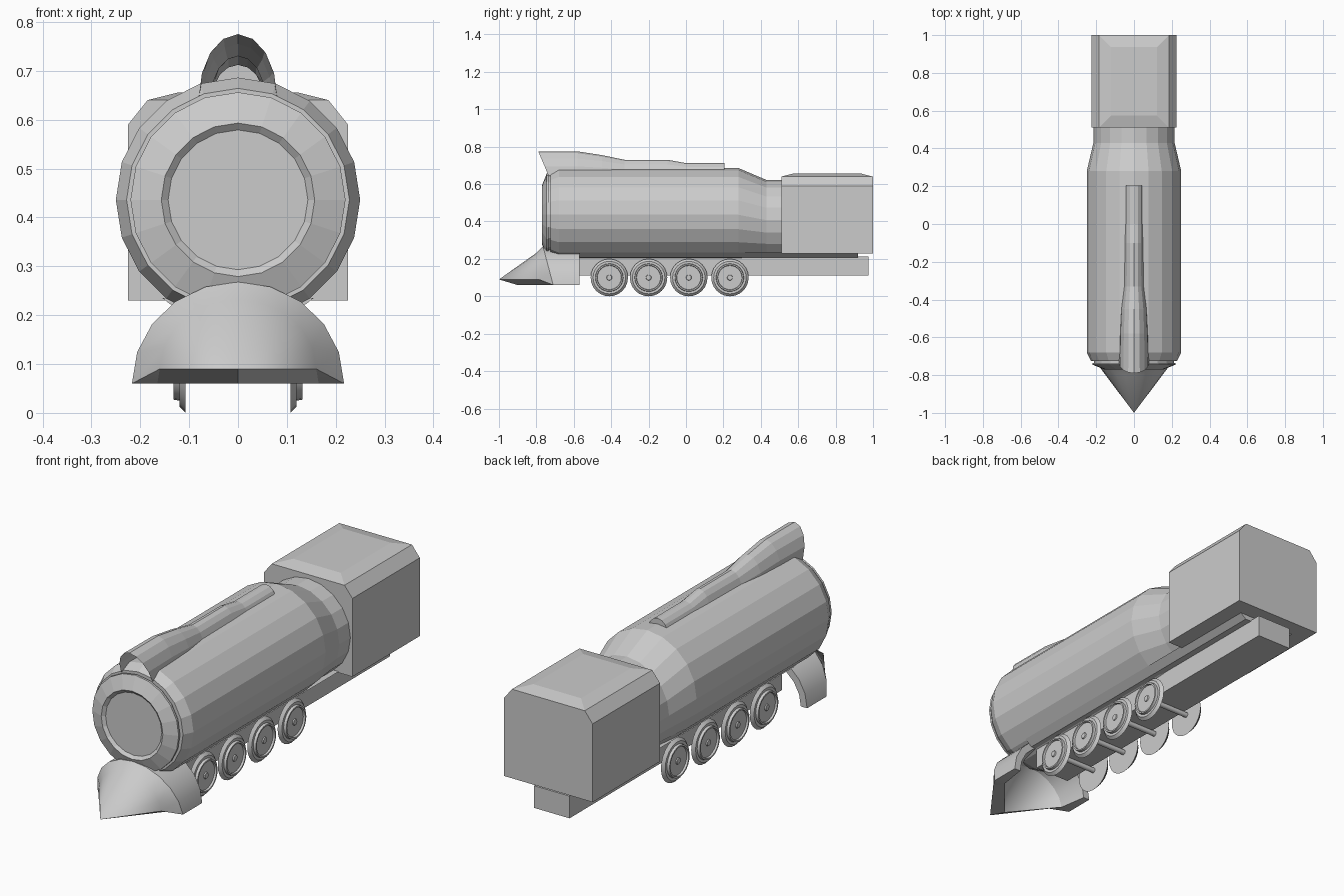
import bpy, bmesh
from math import sin, cos, pi, radians

if "Cube" in bpy.data.objects:
    bpy.data.objects.remove(bpy.data.objects["Cube"])


def make(name, verts, faces, smooth=None):
    mesh = bpy.data.meshes.new(name)
    mesh.from_pydata(verts, [], faces)
    bm = bmesh.new()
    bm.from_mesh(mesh)
    bmesh.ops.remove_doubles(bm, verts=bm.verts, dist=1e-5)
    bmesh.ops.recalc_face_normals(bm, faces=bm.faces)
    bm.to_mesh(mesh)
    bm.free()
    ob = bpy.data.objects.new(name, mesh)
    bpy.context.collection.objects.link(ob)
    if smooth:
        bpy.ops.object.select_all(action='DESELECT')
        bpy.context.view_layer.objects.active = ob
        ob.select_set(True)
        bpy.ops.object.shade_smooth_by_angle(angle=radians(smooth))
    return ob


def loft(rings, closed=True, caps=(True, True), extra=()):
    """Bridge equal-length point rings; returns verts and faces."""
    n = len(rings[0])
    verts = [p for r in rings for p in r]
    faces = []
    for k in range(len(rings) - 1):
        for i in range(n if closed else n - 1):
            j = (i + 1) % n
            faces.append((k*n + i, k*n + j, (k+1)*n + j, (k+1)*n + i))
    if caps[0]:
        faces.append(tuple(range(n)))
    if caps[1]:
        faces.append(tuple(range((len(rings)-1)*n, len(rings)*n)))
    return verts, faces + list(extra)


def circle_y(y, r, cz, n=20):
    return [(r*cos(2*pi*i/n), y, cz + r*sin(2*pi*i/n)) for i in range(n)]


def circle_x(x, r, cy, cz, n=24):
    return [(x, cy + r*cos(2*pi*i/n), cz + r*sin(2*pi*i/n)) for i in range(n)]


def arch(w, base, top, y_side, y_top, n=10):
    """Half-ellipse arch whose y shifts from its feet to its crown."""
    return [(w*cos(pi*i/n), y_side + (y_top - y_side)*sin(pi*i/n),
             base + (top - base)*sin(pi*i/n)) for i in range(n + 1)]


def prism_y(name, section, y0, y1):
    rings = [[(x, y, z) for x, z in section] for y in (y0, y1)]
    return make(name, *loft(rings))


# Boiler with smokebox door at the front and tapered neck at the back
C = .436
profile = [(-.758, .143, C), (-.77, .157, C), (-.745, .22, C), (-.735, .22, C),
           (-.735, .212, C), (-.725, .212, C), (-.725, .228, C), (-.68, .25, C),
           (.28, .25, C), (.43, .215, .407), (.52, .215, .407)]
make("boiler", *loft([circle_y(*p) for p in profile]))

# Streamlined smoke cowl, open at the front
cowl = [(.08, .645, .775, -.735, -.79), (.076, .645, .775, -.58, -.58),
        (.07, .645, .755, -.45, -.45), (.055, .645, .73, -.33, -.33),
        (.052, .645, .73, -.10, -.10), (.052, .645, .712, .0, .0),
        (.052, .645, .712, .205, .205)]
make("smoke_cowl", *loft([arch(*s, n=8) for s in cowl], False, (False, True)))

# Pointed plough: outer shell, back rim, hollow inside
shell = [(0, .09, .09, -1, -1), (.16, .09, .232, -.787, -.80),
         (.217, .06, .268, -.71, -.765), (.217, .06, .268, -.57, -.57),
         (.185, .06, .235, -.57, -.57), (.165, .06, .21, -.70, -.72),
         (0, .06, .06, -.90, -.90)]
N = 11
rims = []
for e in (0, N - 1):
    s = [k*N + e for k in range(7)]
    rims += [(s[0], s[1], s[5], s[6]), (s[1], s[2], s[5]), (s[2], s[3], s[4], s[5])]
make("front_plough", *loft([arch(*s) for s in shell], False, (False, False), rims), smooth=25)

# Cab with chamfered roof edges and raised roof panel
cab = prism_y("cab", [(-.225, .23), (.225, .23), (.225, .59), (.185, .64),
                      (-.185, .64), (-.225, .59)], .51, 1.0)
bm = bmesh.new()
bm.from_mesh(cab.data)
roof = [f for f in bm.faces if f.normal.z > .95]
bmesh.ops.inset_region(bm, faces=roof, thickness=.09, depth=.016)
bm.to_mesh(cab.data)
bm.free()

# Chassis: sloped running plate over a long beam
prism_y("running_plate", [(-.155, .235), (.155, .235), (.12, .208), (-.12, .208)], -.57, .92)
prism_y("frame_beam", [(-.09, .11), (.09, .11), (.09, .212), (-.09, .212)], -.57, .975)

# Four wheel pairs with axles
wheel = [(.107, .1), (.120, .087), (.120, .075), (.132, .073), (.132, .066),
         (.123, .064), (.123, .015), (.128, .013)]
for k, y in enumerate((-.41, -.2, .015, .235), 1):
    for side, sx in (("right", 1), ("left", -1)):
        rings = [circle_x(sx*x, r, y, .1) for x, r in wheel]
        make(f"wheel_{side}_{k}", *loft(rings), smooth=25)
    make(f"axle_{k}", *loft([circle_x(x, .012, y, .1, 12) for x in (-.115, .115)]), smooth=35)
